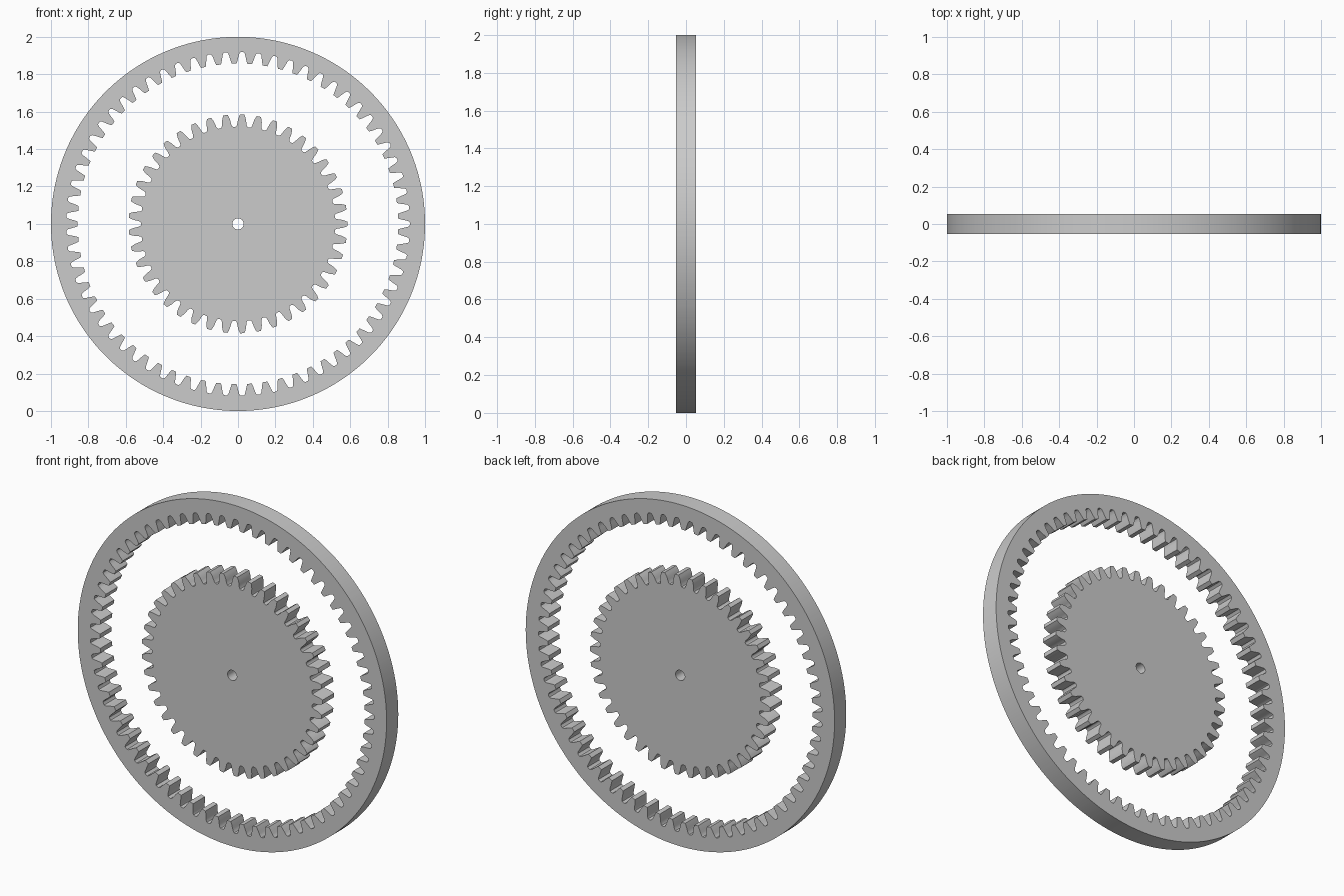
import bpy, bmesh
from math import cos, sin, tau

if "Cube" in bpy.data.objects:
    bpy.data.objects.remove(bpy.data.objects["Cube"])

HALF = 0.054          # half thickness along y
CENTRE_Z = 1.0


def toothed_loop(count, half_profile):
    """Repeat a symmetric (radius, half width in pitches) outline round a circle, as (radius, angle)."""
    one = [(r, -w) for r, w in reversed(half_profile)] + [(r, w) for r, w in half_profile if w > 0]
    return [(r, (i + w) * tau / count) for i in range(count) for r, w in one]


def plate(name, inner, outer):
    """Flat ring-shaped plate between two loops with matching point counts."""
    bm = bmesh.new()

    def loop(points, y):
        return [bm.verts.new((r * cos(a), y, CENTRE_Z + r * sin(a))) for r, a in points]

    loops = [loop(outer, -HALF), loop(outer, HALF), loop(inner, HALF), loop(inner, -HALF)]
    n = len(outer)
    for k in range(4):
        a, b = loops[k], loops[(k + 1) % 4]
        for i in range(n):
            j = (i + 1) % n
            bm.faces.new((a[i], a[j], b[j], b[i]))
    bmesh.ops.recalc_face_normals(bm, faces=bm.faces)
    mesh = bpy.data.meshes.new(name)
    bm.to_mesh(mesh)
    bm.free()
    obj = bpy.data.objects.new(name, mesh)
    bpy.context.collection.objects.link(obj)
    bpy.context.view_layer.objects.active = obj
    obj.select_set(True)
    bpy.ops.object.shade_smooth_by_angle(angle=0.5)
    obj.select_set(False)
    return obj


def circle(radius, loop):
    return [(radius, a) for _, a in loop]


# Central gear: teeth outside, small shaft hole inside
sun = toothed_loop(41, [(0.585, 0.0), (0.585, 0.13), (0.572, 0.195), (0.558, 0.25),
                        (0.543, 0.285), (0.529, 0.32), (0.521, 0.38), (0.519, 0.44)])
plate("central_gear", circle(0.03, sun), sun)

# Outer ring gear: round rim outside, teeth pointing inwards
ring = toothed_loop(65, [(0.919, 0.0), (0.918, 0.10), (0.911, 0.165), (0.898, 0.21),
                         (0.884, 0.25), (0.870, 0.295), (0.857, 0.35)])
plate("ring_gear", ring, circle(1.0, ring))
